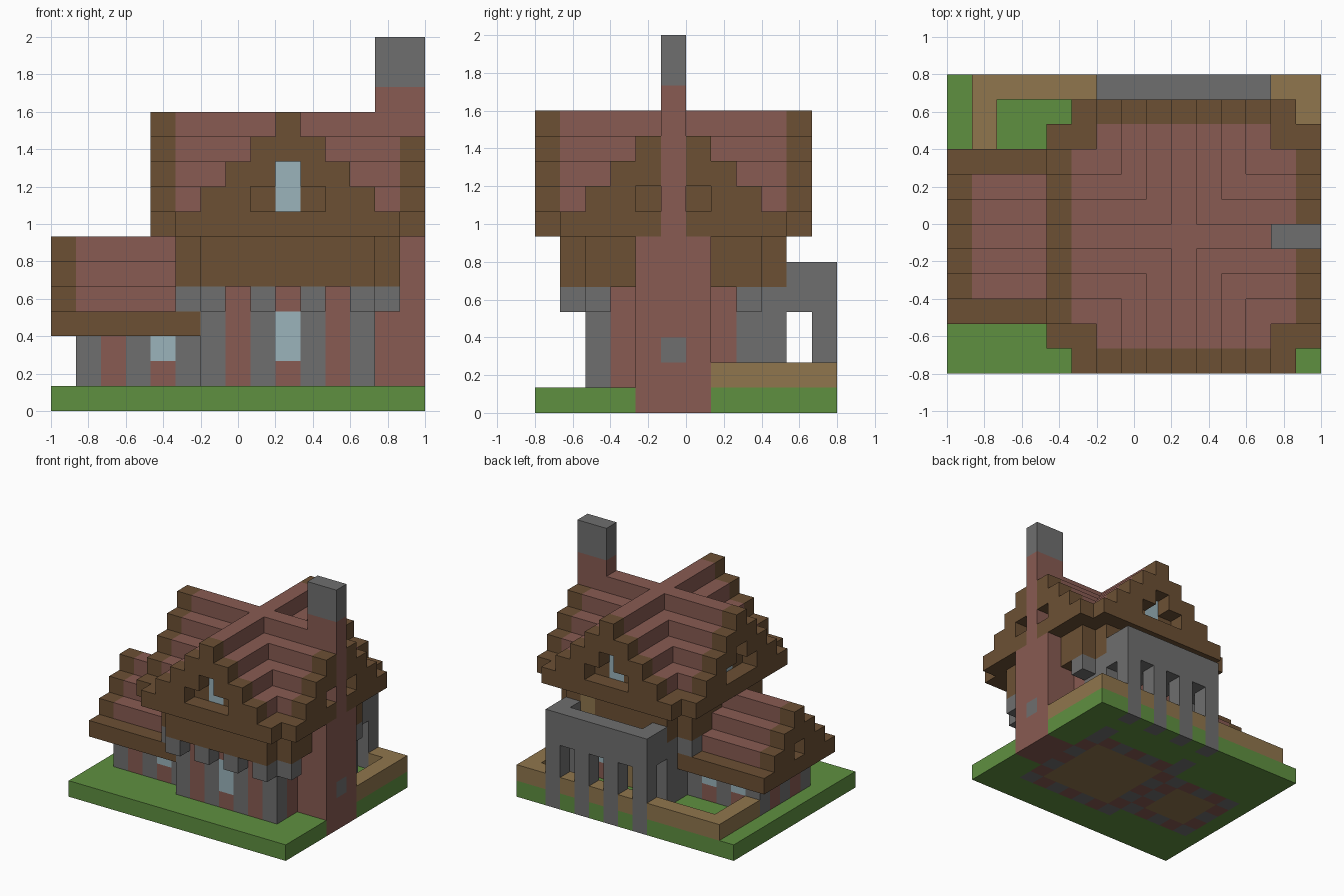
import bpy, bmesh
from mathutils import Vector

if "Cube" in bpy.data.objects:
    bpy.data.objects.remove(bpy.data.objects["Cube"], do_unlink=True)

U = 2 / 15                      # edge of one block
SIZE_X, SIZE_Y = 15, 12


def linear(c):
    c /= 255
    return c / 12.92 if c <= 0.04045 else ((c + 0.055) / 1.055) ** 2.4


def material(name, hexa):
    rgba = [linear(b) for b in bytes.fromhex(hexa)] + [1.0]
    m = bpy.data.materials.new(name)
    m.use_nodes = True
    m.diffuse_color = rgba
    bsdf = next(n for n in m.node_tree.nodes if n.type == 'BSDF_PRINCIPLED')
    bsdf.inputs["Base Color"].default_value = rgba
    return m


STONE = material("grey stone", "6f6f6f")
BRICK = material("red brick", "885b52")
WOOD = material("dark wood", "6c5034")
GRASS = material("grass green", "5f9040")
EARTH = material("tan earth", "90764d")
GLASS = material("pale glass", "9bb3bb")

cells = {}                      # block position -> (part, material)


def fill(part, mat, x, y, z):
    """Fill half-open block ranges; later parts replace earlier ones."""
    for i in range(*x):
        for j in range(*y):
            for k in range(*z):
                cells[i, j, k] = (part, mat)


def put(part, mat, x, y, z):
    fill(part, mat, (x, x + 1), (y, y + 1), z)


def carve(x, y, z):
    cells.pop((x, y, z), None)


# Ground and solid cores of the ground floor
fill("ground", GRASS, (0, SIZE_X), (0, SIZE_Y), (0, 1))
fill("floor", EARTH, (1, 6), (3, 8), (0, 3))
fill("floor", EARTH, (6, 13), (2, 9), (0, 5))

# Raised garden border
fill("garden_border", EARTH, (1, 15), (11, 12), (1, 2))
fill("garden_border", EARTH, (14, 15), (7, 12), (1, 2))
fill("garden_border", EARTH, (1, 2), (8, 12), (1, 2))


def half_timbered(part, x, y, top):
    """Walls round a rectangle, alternating stone posts and brick panels."""
    for i in range(*x):
        for j in range(*y):
            if i in (x[0], x[1] - 1) or j in (y[0], y[1] - 1):
                post = (i - x[0]) % 2 == 0 and (j - y[0]) % 2 == 0
                if x[1] - 1 == i or i == x[0]:
                    post = (j - y[0]) % 2 == 0 or j == y[1] - 1
                put(part + ("_posts" if post else "_panels"),
                    STONE if post else BRICK, i, j, (0, top))
    for i in range(x[0], x[1], 2):
        put(part + "_posts", STONE, i, y[1] - 1, (0, top))


# Wing walls and windows
half_timbered("wing_wall", (1, 6), (3, 8), 3)
put("wing_windows", GLASS, 4, 3, (2, 3))
for i in (2, 4):
    put("wing_windows", GLASS, i, 7, (2, 3))

# Wing roof: stepped courses along x
for k in range(4):
    span = (2 + k, 9 - k)
    if k:
        fill("wing_roof", BRICK, (1, 6), span, (3 + k, 4 + k))
    fill("wing_gable", WOOD, (0, 1 if k else 6), span, (3 + k, 4 + k))
fill("wing_gable", WOOD, (1, 2), (4, 7), (4, 5))
carve(0, 5, 4)

# Main walls and windows
half_timbered("main_wall", (6, 13), (2, 9), 5)
put("main_windows", GLASS, 9, 2, (2, 4))
for i in (7, 11):
    put("main_windows", GLASS, i, 8, (2, 4))
put("back_door", EARTH, 9, 8, (1, 4))

# Stone brackets under the upper floor, and back posts
for i in (6, 8, 10, 12):
    put("brackets", STONE, i, 1, (4, 5))
    put("brackets", STONE, i, 9, (4, 5))
for i in (5, 13):
    for j in (2, 8):
        put("brackets", STONE, i, j, (4, 5))
for i in (6, 12):
    put("back_posts", STONE, i, 9, (0, 5))

# Jettied upper floor
fill("upper_floor", WOOD, (6, 13), (1, 10), (5, 7))
fill("upper_floor", WOOD, (5, 14), (2, 9), (5, 7))
put("balcony_door", EARTH, 11, 9, (5, 7))

# Balcony on pillars
for i in (6, 8, 10, 12):
    put("balcony_pillars", STONE, i, 11, (0, 4))
fill("balcony", STONE, (6, 13), (10, 12), (4, 5))
fill("balcony", STONE, (6, 13), (11, 12), (5, 6))
for i in (6, 12):
    put("balcony", STONE, i, 10, (5, 6))

# Crossed main roof: brown lowest course and gable ends, brick courses between
for k in range(5):
    z = (7 + k, 8 + k)
    part, mat = ("main_roof", BRICK) if k else ("eaves", WOOD)
    along_x, along_y = (1 + k, 10 - k), (5 + k, 14 - k)
    fill(part, mat, (5, 14), along_x, z)
    fill(part, mat, along_y, (1, 10), z)
    for e in (4, 14):
        fill("gable_ends", WOOD, (e, e + 1), along_x, z)
    for e in (0, 10):
        fill("gable_ends", WOOD, along_y, (e, e + 1), z)

# Gable recesses with a window set one block back
for outer, inner in ((0, 1), (10, 9)):
    for i in (8, 9, 10):
        carve(i, outer, 8)
        put("gable_walls", WOOD, i, inner, (8, 9))
    carve(9, outer, 9)
    put("gable_windows", GLASS, 9, inner, (8, 10))
for outer, inner in ((4, 5), (14, 13)):
    for j in (4, 5, 6):
        carve(outer, j, 8)
        put("gable_walls", WOOD, inner, j, (8, 9))
    carve(outer, 5, 9)
    put("gable_windows", GLASS, inner, 5, (8, 10))

# Chimney
fill("chimney_breast", BRICK, (13, 15), (4, 7), (0, 7))
fill("chimney_stack", BRICK, (13, 15), (5, 6), (7, 13))
fill("chimney_cap", STONE, (13, 15), (5, 6), (13, 15))
put("chimney_stone", STONE, 14, 5, (2, 3))


def build(part, mat, blocks):
    """Make one object from the exposed sides of its blocks."""
    bm = bmesh.new()
    for pos in blocks:
        for axis in range(3):
            for side in (0, 1):
                near = list(pos)
                near[axis] += 2 * side - 1
                if tuple(near) in cells:
                    continue
                a, b = Vector((0, 0, 0)), Vector((0, 0, 0))
                a[(axis + 1) % 3] = b[(axis + 2) % 3] = 1
                o = Vector(pos)
                o[axis] += side
                loop = [o, o + a, o + a + b, o + b]
                if not side:
                    loop.reverse()
                bm.faces.new([bm.verts.new(
                    ((p.x - SIZE_X / 2) * U, (p.y - SIZE_Y / 2) * U, p.z * U))
                    for p in loop])
    bmesh.ops.remove_doubles(bm, verts=bm.verts[:], dist=U / 100)
    if bm.faces:
        mesh = bpy.data.meshes.new(part)
        bm.to_mesh(mesh)
        mesh.materials.append(mat)
        bpy.context.collection.objects.link(bpy.data.objects.new(part, mesh))
    bm.free()


parts = {}
for pos, key in cells.items():
    parts.setdefault(key, []).append(pos)
for (part, mat), blocks in parts.items():
    build(part, mat, blocks)
